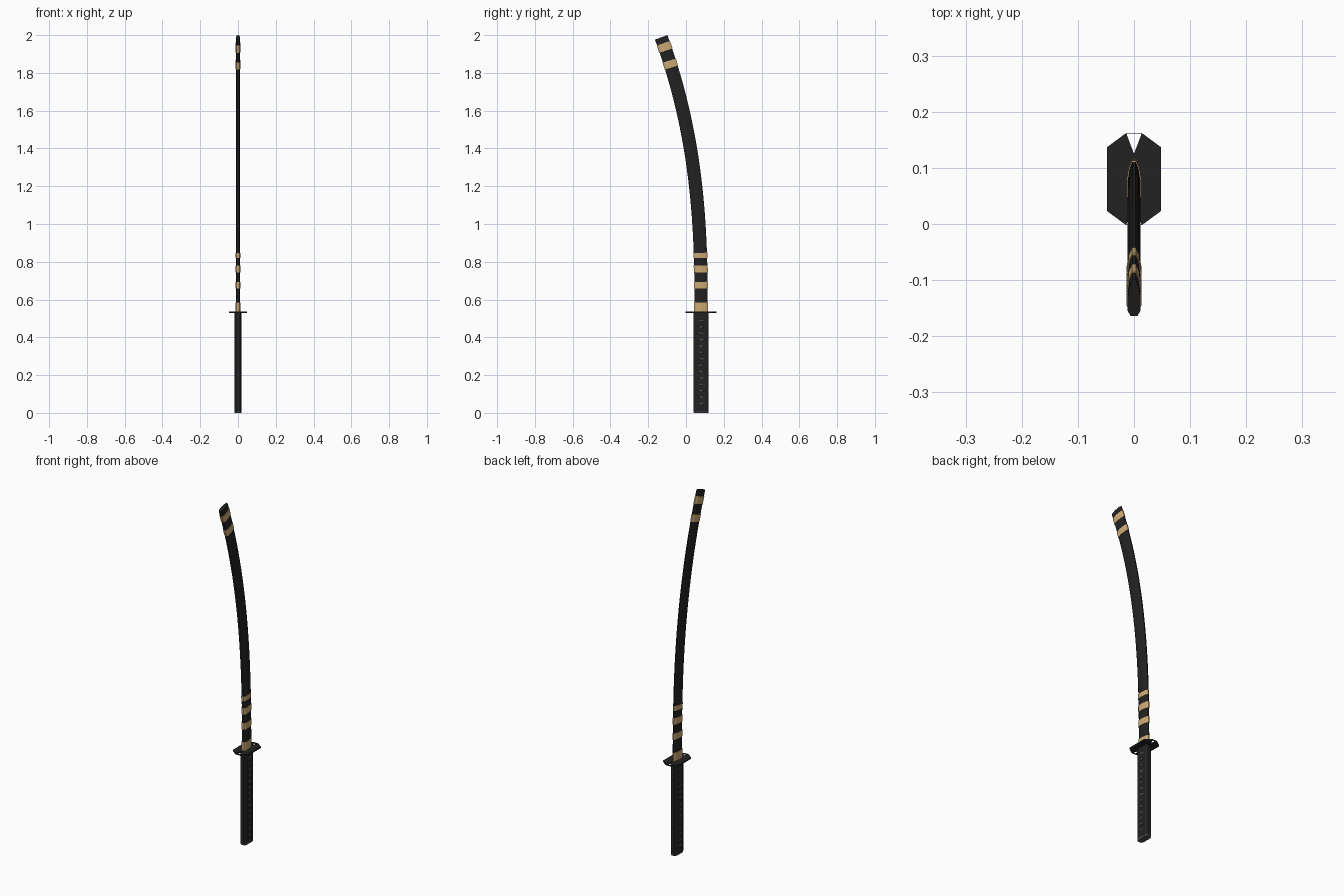
import bpy, bmesh, math

if "Cube" in bpy.data.objects:
    bpy.data.objects.remove(bpy.data.objects["Cube"])


def material(name, c):
    m = bpy.data.materials.new(name)
    m.diffuse_color = (*c, 1)
    m.use_nodes = True
    m.node_tree.nodes["Principled BSDF"].inputs["Base Color"].default_value = m.diffuse_color
    return m


BLACK = material("lacquer black", (0.016, 0.016, 0.016))
GOLD = material("pale gold", (0.60, 0.40, 0.18))
GREY = material("dark grey", (0.075, 0.075, 0.075))


def loft(name, rings, mat, closed=False):
    """Skin a list of matching rings; cap the ends, or join last to first."""
    bm = bmesh.new()
    vs = [[bm.verts.new(p) for p in r] for r in rings]
    n = len(vs[0])
    for k in range(len(vs) if closed else len(vs) - 1):
        a, b = vs[k], vs[(k + 1) % len(vs)]
        for i in range(n):
            j = (i + 1) % n
            bm.faces.new((a[i], a[j], b[j], b[i]))
    if not closed:
        bm.faces.new(vs[0])
        bm.faces.new(vs[-1])
    bmesh.ops.recalc_face_normals(bm, faces=bm.faces)
    me = bpy.data.meshes.new(name)
    bm.to_mesh(me)
    bm.free()
    me.materials.append(mat)
    ob = bpy.data.objects.new(name, me)
    bpy.context.collection.objects.link(ob)
    return ob


# Curved scabbard: centre line and section (x, offset across the width)
def centre(z):
    t = max(0, (z - 0.55) / 1.44)
    return 0.08 - 0.212 * t ** 2.5, -0.212 * 2.5 / 1.44 * t ** 1.5


HALF = [(0.006, -0.035), (0.0115, -0.025), (0.0115, 0.0), (0.008, 0.022), (0.003, 0.035)]
SECTION = HALF + [(-x, w) for x, w in reversed(HALF)]


def ring(z, grow=0.0):
    y, s = centre(z)
    length = math.hypot(1, s)
    ny, nz = 1 / length, -s / length
    out = []
    for x, w in SECTION:
        w *= 1 + grow / 0.035
        out.append((x * (1 + grow / 0.0115), y + ny * w, z + nz * w))
    return out


def sweep(name, z0, z1, steps, mat, grow=0.0):
    return loft(name, [ring(z0 + (z1 - z0) * i / steps, grow) for i in range(steps + 1)], mat)


sweep("scabbard", 0.53, 1.988, 28, BLACK)
for i, (z0, z1) in enumerate([(0.535, 0.585), (0.658, 0.694), (0.743, 0.78),
                              (0.82, 0.847), (1.828, 1.865), (1.918, 1.957)]):
    sweep(f"gold_band_{i + 1}", z0, z1, 2, GOLD, 0.002)


# Handle with chamfered corners, and its end cap
def grip_ring(z, g=0.0):
    pts = [(0.011, -0.04), (0.018, -0.028), (0.018, 0.028), (0.011, 0.04)]
    pts += [(-x, y) for x, y in reversed(pts)]
    return [(x * (1 + g), 0.08 + y * (1 + g), z) for x, y in pts]


loft("handle", [grip_ring(0.008), grip_ring(0.53)], BLACK)
loft("handle_cap", [grip_ring(0, -0.05), grip_ring(0.004), grip_ring(0.012)], GREY)

# Grey diamonds down both flat sides of the handle
for side in (-1, 1):
    for i in range(14):
        z = 0.05 + i * 0.0338
        rings = [[(side * x, 0.08 + y * s, z + h * s) for y, h in
                  ((-0.022, 0), (0, -0.007), (0.022, 0), (0, 0.007))]
                 for x, s in ((0.017, 1), (0.0188, 0.8))]
        loft(f"grip_diamond_{'right' if side > 0 else 'left'}_{i + 1}", rings, GREY)

# Guard: plate with a notch at each end, closed by a thin rim
Q = [(0.0, 0.045), (0.014, 0.082), (0.048, 0.057)]
right = Q + [(x, -y) for x, y in reversed(Q)]
outline = right + [(-x, -y) for x, y in right[1:-1]]
loft("guard", [[(x, 0.08 + y, z) for x, y in outline] for z in (0.528, 0.536)], BLACK)
for side in (-1, 1):
    y = 0.08 + side * 0.0815
    loft("guard_rim_back" if side > 0 else "guard_rim_front",
         [[(x, y + d, z) for x, d in ((-0.014, -0.0005), (0.014, -0.0005), (0.014, 0.0005), (-0.014, 0.0005))]
          for z in (0.528, 0.536)], BLACK)
